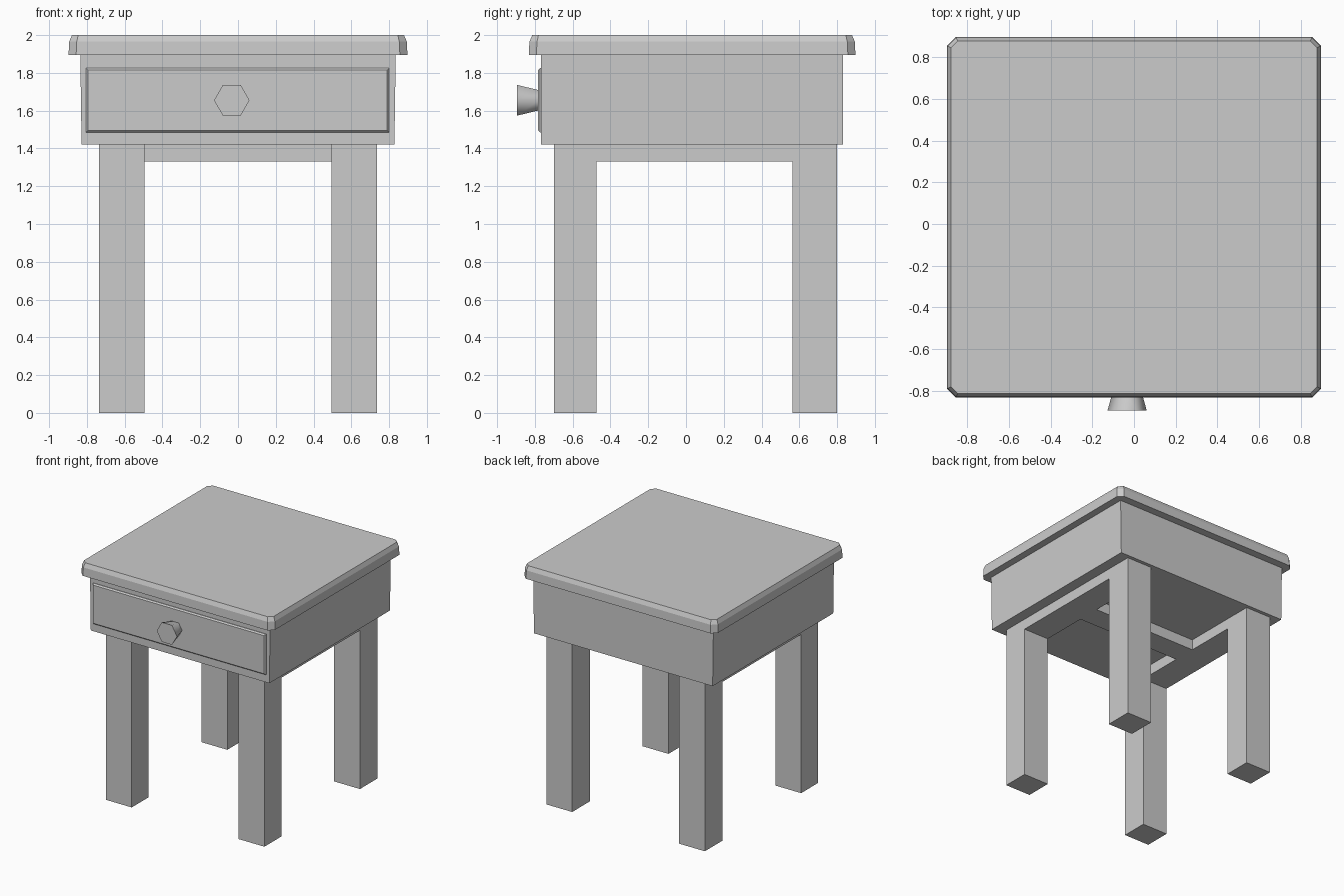
import bpy, bmesh, math
from mathutils import Matrix

cube = bpy.data.objects.get("Cube")
if cube:
    bpy.data.objects.remove(cube, do_unlink=True)

# Single plain grey
grey = bpy.data.materials.new("plain_grey")
grey.use_nodes = True
colour = (0.6, 0.6, 0.6, 1.0)
grey.diffuse_color = colour
grey.node_tree.nodes["Principled BSDF"].inputs["Base Color"].default_value = colour


def finish(name, bm):
    bmesh.ops.recalc_face_normals(bm, faces=bm.faces[:])
    mesh = bpy.data.meshes.new(name)
    bm.to_mesh(mesh)
    bm.free()
    obj = bpy.data.objects.new(name, mesh)
    bpy.context.collection.objects.link(obj)
    mesh.materials.append(grey)
    return obj


def loft(name, rings):
    """Join matching rings of points and close both ends."""
    bm = bmesh.new()
    loops = [[bm.verts.new(p) for p in ring] for ring in rings]
    n = len(loops[0])
    for a, b in zip(loops, loops[1:]):
        for i in range(n):
            j = (i + 1) % n
            bm.faces.new((a[i], a[j], b[j], b[i]))
    bm.faces.new(loops[0][::-1])
    bm.faces.new(loops[-1])
    return finish(name, bm)


def rect(x0, x1, y0, y1):
    return [(x0, y0), (x1, y0), (x1, y1), (x0, y1)]


def box(name, x0, x1, y0, y1, z0, z1):
    return loft(name, [[(x, y, z) for x, y in rect(x0, x1, y0, y1)] for z in (z0, z1)])


# Table top: clipped corners and a sloped upper edge
def top_ring(inset, z, clip=0.04):
    x, y0, y1 = 0.897 - inset, -0.832 + inset, 0.897 - inset
    return [(-x + clip, y0, z), (x - clip, y0, z), (x, y0 + clip, z), (x, y1 - clip, z),
            (x - clip, y1, z), (-x + clip, y1, z), (-x, y1 - clip, z), (-x, y0 + clip, z)]


loft("table_top", [top_ring(0, 1.895), top_ring(0.003, 1.965), top_ring(0.018, 2.0, 0.033)])

# Drawer case, slightly narrower at the bottom
loft("drawer_case", [[(x, y, z) for x, y in rect(-w, w, -0.767, 0.83)]
                     for w, z in ((0.828, 1.42), (0.835, 1.895))])

# Drawer front with a bevelled rim
loft("drawer_front", [[(x, y, z) for x, z in rect(-0.805 + i, 0.8 - i, 1.485 + i, 1.825 - i)]
                      for i, y in ((0, -0.767), (0, -0.772), (0.01, -0.783))])

# Hexagonal knob, flaring outward
bm = bmesh.new()
bmesh.ops.create_cone(bm, cap_ends=True, segments=6, radius1=0.062, radius2=0.094, depth=0.115,
                      matrix=Matrix.Translation((-0.033, -0.8375, 1.655))
                      @ Matrix.Rotation(math.radians(90), 4, 'X'))
# Put a corner of the hexagon on each side
corner = max(bm.verts, key=lambda v: v.co.x)
if abs(corner.co.z - 1.655) > 0.01:
    bmesh.ops.rotate(bm, verts=bm.verts[:], cent=(-0.033, 0, 1.655),
                     matrix=Matrix.Rotation(math.radians(30), 3, 'Y'))
knob = finish("knob", bm)
bpy.ops.object.select_all(action='DESELECT')
knob.select_set(True)
bpy.context.view_layer.objects.active = knob
bpy.ops.object.shade_smooth_by_angle(angle=math.radians(65))

# Legs and the side rails between them
INNER, OUTER, RAIL = 0.495, 0.735, 1.33
for side, s in (("left", 1), ("right", -1)):
    x0, x1 = sorted((s * INNER, s * OUTER))
    box(f"front_{side}_leg", x0, x1, -0.70, -0.475, 0, 1.42)
    box(f"back_{side}_leg", x0, x1, 0.565, 0.80, 0, 1.42)
    box(f"{side}_rail", x0, x1, -0.475, 0.565, RAIL, 1.42)

# Cross rail joining the side rails
box("cross_rail", -INNER, INNER, -0.07, 0.13, RAIL, 1.42)
